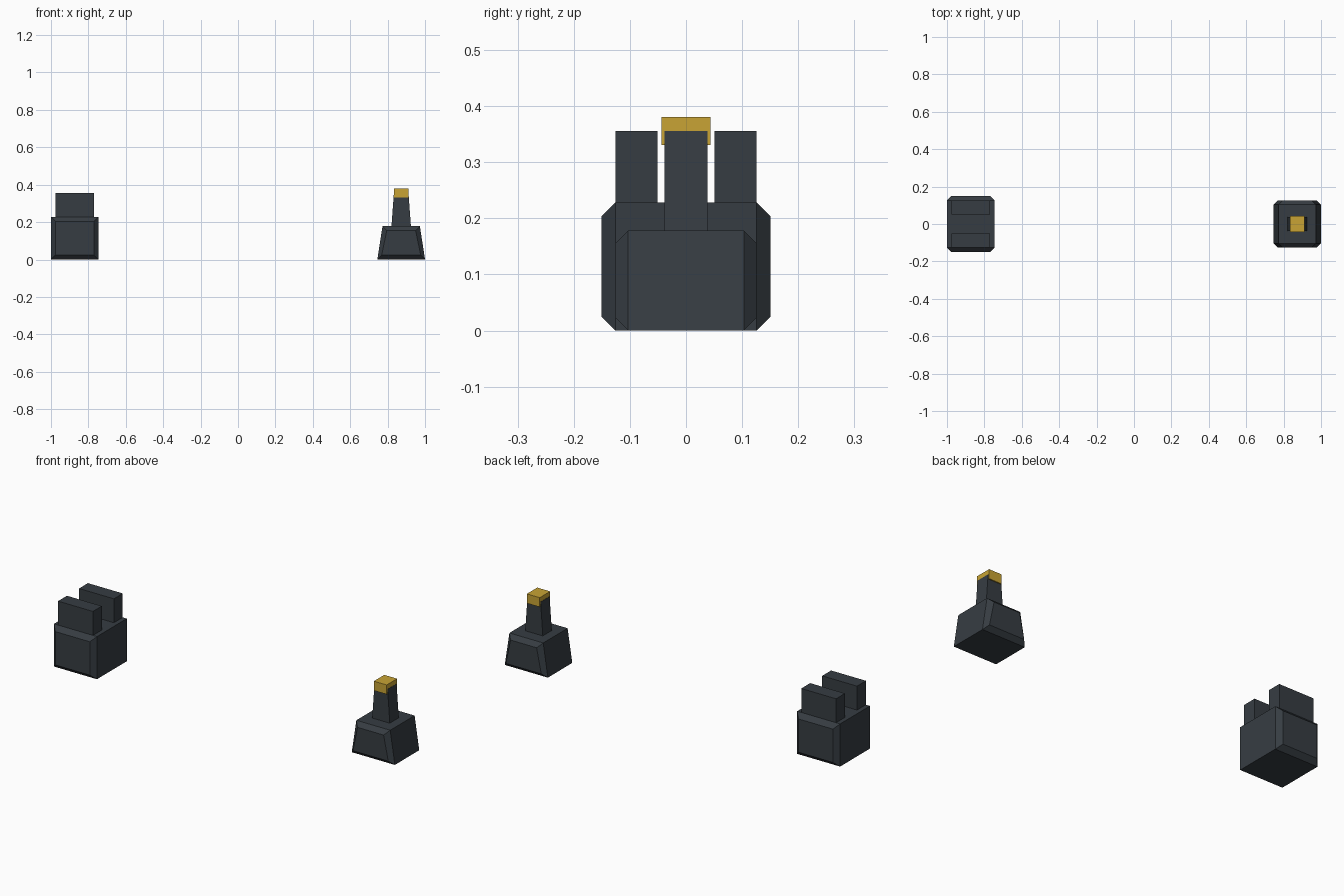
import bpy
import bmesh

cube = bpy.data.objects.get("Cube")
if cube:
    bpy.data.objects.remove(cube, do_unlink=True)


def make_material(name, rgb):
    mat = bpy.data.materials.new(name)
    mat.use_nodes = True
    color = (*rgb, 1.0)
    mat.diffuse_color = color
    mat.node_tree.nodes["Principled BSDF"].inputs["Base Color"].default_value = color
    return mat


dark = make_material("gunmetal", (0.037, 0.046, 0.055))
gold = make_material("gold", (0.58, 0.37, 0.035))


def loft(name, center, sections, mat):
    """Join trapezoid sections (y, z_low, z_high, half_low, half_high) along y."""
    bm = bmesh.new()
    rings = []
    for y, z0, z1, low, high in sections:
        corners = ((-low, z0), (low, z0), (high, z1), (-high, z1))
        rings.append([bm.verts.new((x, y, z)) for x, z in corners])
    for a, b in zip(rings, rings[1:]):
        for i in range(4):
            j = (i + 1) % 4
            bm.faces.new((a[i], a[j], b[j], b[i]))
    bm.faces.new(rings[0])
    bm.faces.new(rings[-1])
    bmesh.ops.recalc_face_normals(bm, faces=bm.faces)
    mesh = bpy.data.meshes.new(name)
    bm.to_mesh(mesh)
    bm.free()
    mesh.materials.append(mat)
    obj = bpy.data.objects.new(name, mesh)
    obj.location.x = center
    bpy.context.collection.objects.link(obj)
    return obj


def block(name, center, y0, y1, z0, z1, low, high, mat):
    return loft(name, center, [(y, z0, z1, low, high) for y in (y0, y1)], mat)


def chamfered_base(name, center, height, low, high, y_full, bevel):
    """Base whose two y ends are bevelled on all four edges."""
    full = (0, height, low, high)
    end = (bevel, height - bevel, low - bevel, high - bevel)
    y_end = y_full + bevel
    return loft(name, center, [(-y_end, *end), (-y_full, *full),
                               (y_full, *full), (y_end, *end)], dark)


# Rear sight: chamfered base with two upright ears
REAR = -0.873
chamfered_base("rear_sight_base", REAR, 0.228, 0.127, 0.127, 0.126, 0.025)
for side, y0, y1 in (("front", -0.126, -0.051), ("back", 0.051, 0.126)):
    block(f"rear_sight_{side}_ear", REAR, y0, y1, 0.228, 0.356, 0.103, 0.103, dark)

# Front sight: tapered base, tapered post and gold tip
FRONT = 0.8725
chamfered_base("front_sight_base", FRONT, 0.178, 0.1275, 0.1, 0.103, 0.023)
block("front_sight_post", FRONT, -0.038, 0.038, 0.178, 0.356, 0.052, 0.039, dark)
block("front_sight_tip", FRONT, -0.044, 0.044, 0.331, 0.381, 0.038, 0.038, gold)
